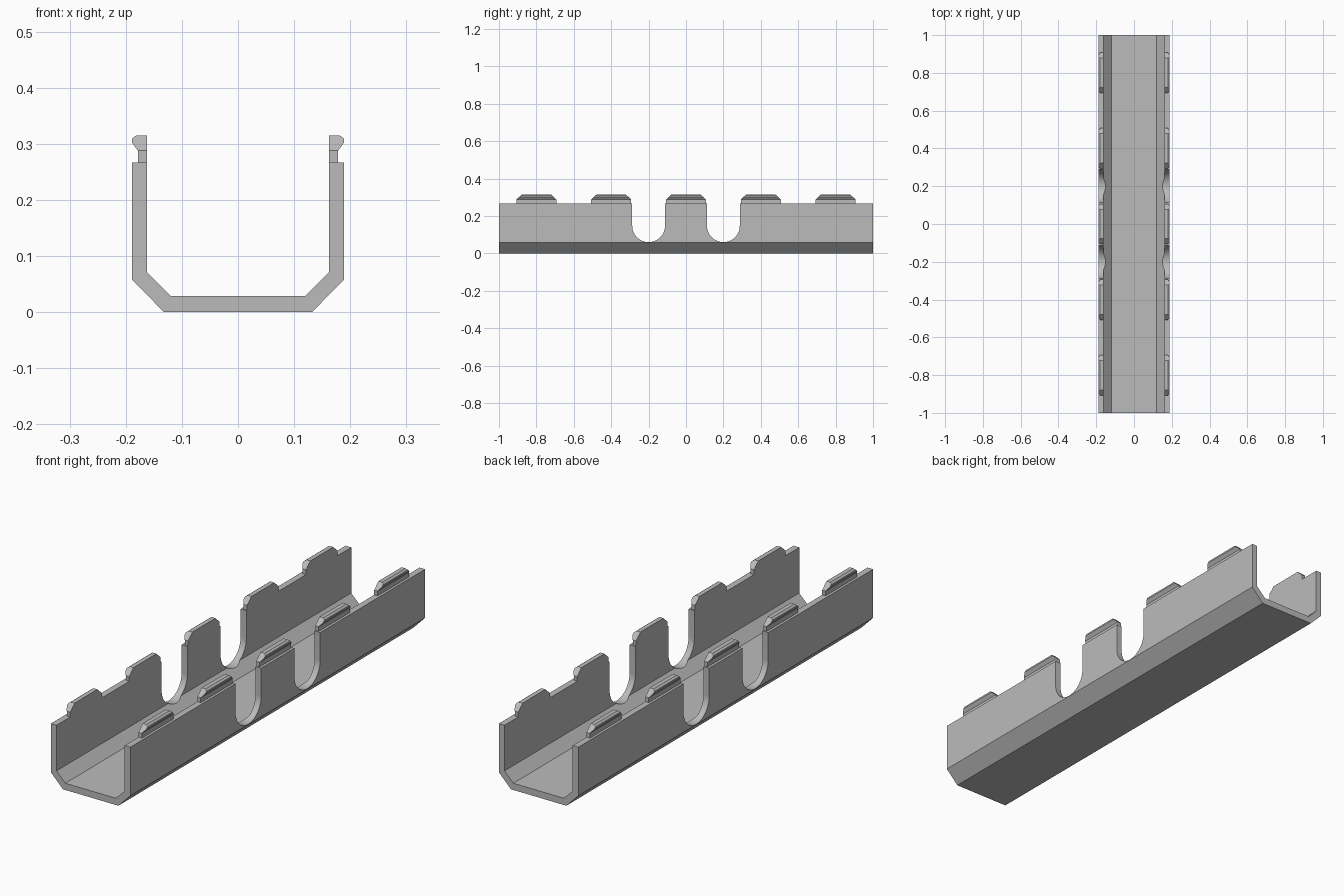
import bpy
import bmesh
import math
from mathutils import Vector

cube = bpy.data.objects.get("Cube")
if cube:
    bpy.data.objects.remove(cube, do_unlink=True)

# Single flat grey finish
grey = bpy.data.materials.new("plain_grey")
grey.use_nodes = True
color = (0.5, 0.5, 0.5, 1)
grey.diffuse_color = color
grey.node_tree.nodes["Principled BSDF"].inputs["Base Color"].default_value = color


def prism(name, points, direction, planes=()):
    """Extrude a closed outline, then trim it with (point, normal) planes."""
    bm = bmesh.new()
    face = bm.faces.new([bm.verts.new(p) for p in points])
    ext = bmesh.ops.extrude_face_region(bm, geom=[face])["geom"]
    bmesh.ops.translate(bm, vec=direction,
                        verts=[v for v in ext if isinstance(v, bmesh.types.BMVert)])
    for co, no in planes:
        bmesh.ops.bisect_plane(bm, geom=bm.verts[:] + bm.edges[:] + bm.faces[:],
                               plane_co=co, plane_no=no, clear_outer=True)
        bmesh.ops.holes_fill(bm, edges=[e for e in bm.edges if e.is_boundary])
    bmesh.ops.recalc_face_normals(bm, faces=bm.faces)
    mesh = bpy.data.meshes.new(name)
    bm.to_mesh(mesh)
    bm.free()
    mesh.materials.append(grey)
    obj = bpy.data.objects.new(name, mesh)
    bpy.context.collection.objects.link(obj)
    return obj


# Channel with chamfered lower corners
half = [(0.132, 0), (0.189, 0.058), (0.189, 0.267),
        (0.162, 0.267), (0.162, 0.071), (0.12, 0.029)]
outline = half + [(-x, z) for x, z in reversed(half)]
channel = prism("channel", [(x, -1, z) for x, z in outline], (0, 2, 0))

# Round-bottomed slots through both walls
RADIUS, STEPS = 0.0875, 32
for side in (-1, 1):
    arc = [math.pi * (1 + i / STEPS) for i in range(STEPS + 1)]
    slot = [(RADIUS * math.cos(a), 0.1475 + RADIUS * math.sin(a)) for a in arc]
    slot += [(RADIUS, 0.4), (-RADIUS, 0.4)]
    cutter = prism("slot_cutter", [(-0.3, y + side * 0.2, z) for y, z in slot], (0.6, 0, 0))
    cutter.hide_render = True
    mod = channel.modifiers.new("slot", "BOOLEAN")
    mod.operation = "DIFFERENCE"
    mod.solver = "EXACT"
    mod.object = cutter
    bpy.ops.object.select_all(action="DESELECT")
    bpy.context.view_layer.objects.active = channel
    channel.select_set(True)
    bpy.ops.object.modifier_apply(modifier=mod.name)
    bpy.data.objects.remove(cutter, do_unlink=True)
bpy.ops.object.shade_smooth_by_angle(angle=math.radians(25))

# Hooked snap tabs along the top of each wall, with sloped ends
hook = [(0.162, 0.267), (0.178, 0.267), (0.178, 0.287), (0.189, 0.302),
        (0.189, 0.309), (0.181, 0.315), (0.162, 0.315)]
LENGTH = 0.107
for sx, label in ((1, "left"), (-1, "right")):
    for i in range(5):
        y = -0.8 + 0.4 * i
        ends = [(Vector((0, y + s * LENGTH, 0.288)), Vector((0, s * 0.7, 0.75)))
                for s in (-1, 1)]
        prism(f"{label}_snap_tab_{i + 1}",
              [(sx * x, y - LENGTH, z) for x, z in hook], (0, 2 * LENGTH, 0), ends)
